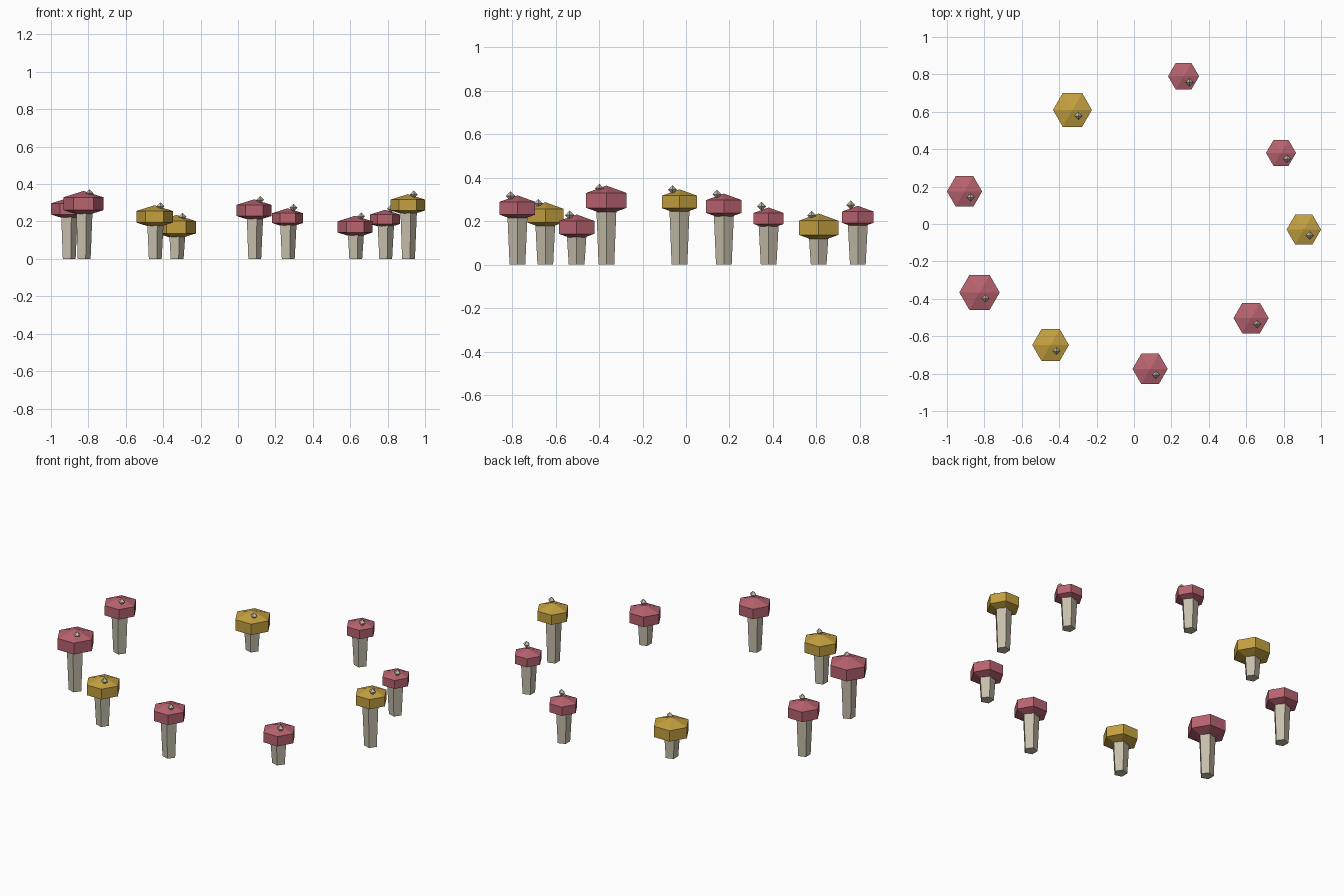
import bpy, bmesh, math
from mathutils import Matrix

cube = bpy.data.objects.get("Cube")
if cube:
    bpy.data.objects.remove(cube, do_unlink=True)


def material(name, rgb):
    mat = bpy.data.materials.new(name)
    mat.use_nodes = True
    mat.diffuse_color = (*rgb, 1)
    mat.node_tree.nodes["Principled BSDF"].inputs["Base Color"].default_value = (*rgb, 1)
    return mat


RED = material("rose red", (0.48, 0.125, 0.16))
GOLD = material("mustard gold", (0.55, 0.35, 0.05))
CREAM = material("cream", (0.57, 0.52, 0.41))


def lathe(name, profile, sides, location, mat):
    """Flat-shaded turned shape from (radius, z) pairs, first corner on +x."""
    bm = bmesh.new()
    rings = []
    for radius, z in profile:
        count = sides if radius else 1
        angles = [math.tau * i / sides for i in range(count)]
        rings.append([bm.verts.new((radius * math.cos(a), radius * math.sin(a), z))
                      for a in angles])
    for low, high in zip(rings, rings[1:]):
        for i in range(sides):
            j = (i + 1) % sides
            corners = [low[i % len(low)], low[j % len(low)],
                       high[j % len(high)], high[i % len(high)]]
            bm.faces.new(list(dict.fromkeys(corners)))
    for ring in (rings[0], rings[-1]):
        if len(ring) > 1:
            bm.faces.new(ring)
    bmesh.ops.recalc_face_normals(bm, faces=bm.faces)
    mesh = bpy.data.meshes.new(name)
    bm.to_mesh(mesh)
    bm.free()
    mesh.materials.append(mat)
    obj = bpy.data.objects.new(name, mesh)
    obj.matrix_world = Matrix.Translation(location)
    bpy.context.collection.objects.link(obj)
    return obj


def mushroom(n, x, y, height, radius, cap_mat):
    # Tapered five-sided stem, wider at the top
    lathe(f"stem_{n}", [(0.038, 0), (0.05, height)], 5, (x, y, 0), CREAM)
    # Squat six-sided cap
    h = 0.63 * radius
    lathe(f"cap_{n}", [(0, -h), (radius, -h / 2), (radius, h / 2), (0, h)],
          6, (x, y, height), cap_mat)
    # Small diamond-shaped spot on the cap
    s = 0.021
    lathe(f"spot_{n}", [(0, -s), (s, 0), (0, s)], 4,
          (x + 0.032, y - 0.032, height + 0.056), CREAM)


# Ring of mushrooms: x, y, cap height, cap radius, colour
RING = [
    (0.908, -0.03, 0.288, 0.092, GOLD),
    (0.786, 0.38, 0.212, 0.08, RED),
    (0.265, 0.79, 0.218, 0.083, RED),
    (-0.329, 0.61, 0.169, 0.104, GOLD),
    (-0.906, 0.174, 0.267, 0.094, RED),
    (-0.826, -0.366, 0.295, 0.108, RED),
    (-0.446, -0.647, 0.225, 0.098, GOLD),
    (0.086, -0.775, 0.259, 0.094, RED),
    (0.626, -0.503, 0.171, 0.094, RED),
]
for n, spec in enumerate(RING, 1):
    mushroom(n, *spec)
